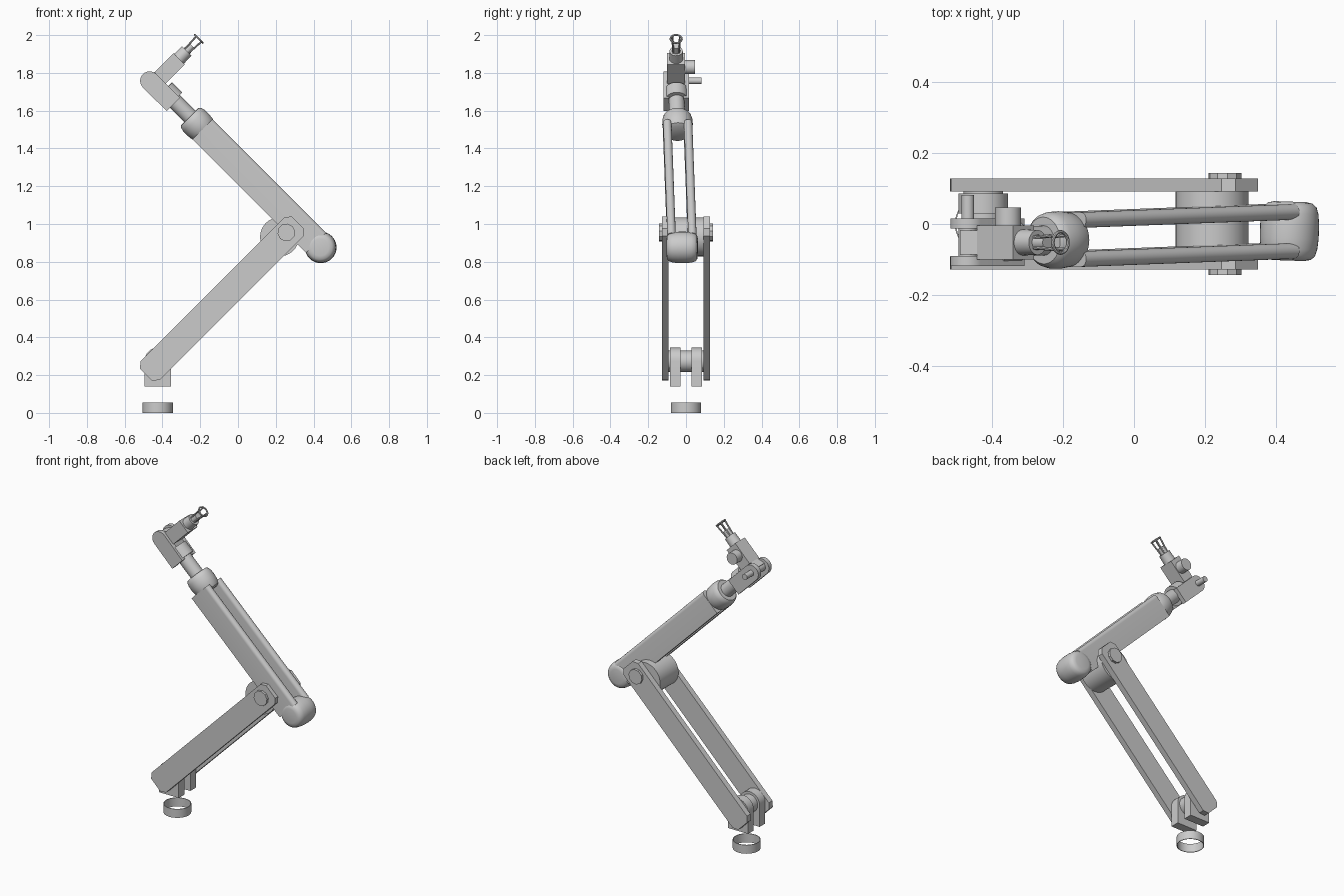
import bpy, bmesh, math
from mathutils import Vector

if "Cube" in bpy.data.objects:
    bpy.data.objects.remove(bpy.data.objects["Cube"])

D = Vector((-0.7071, -0.027, 0.7071)).normalized()   # along the upper arm
U = Vector((0.7071, 0, 0.7071))                      # along the hand
ELBOW = Vector((0.438, -0.02, 0.876))
Y = Vector((0, 1, 0))


def finish(name, bm, smooth=True):
    bmesh.ops.remove_doubles(bm, verts=bm.verts, dist=1e-5)
    bmesh.ops.recalc_face_normals(bm, faces=bm.faces)
    me = bpy.data.meshes.new(name)
    bm.to_mesh(me)
    bm.free()
    ob = bpy.data.objects.new(name, me)
    bpy.context.collection.objects.link(ob)
    if smooth:
        bpy.ops.object.select_all(action='DESELECT')
        bpy.context.view_layer.objects.active = ob
        ob.select_set(True)
        bpy.ops.object.shade_smooth_by_angle(angle=math.radians(32))
    return ob


def lathe(name, origin, axis, profile, segs=32):
    """Revolve (radius, distance) points about an axis."""
    bm = bmesh.new()
    axis = Vector(axis).normalized()
    a = axis.orthogonal().normalized()
    b = axis.cross(a)
    rings = []
    for r, t in profile:
        rings.append([bm.verts.new(Vector(origin) + axis * t +
                      (a * math.cos(k * math.tau / segs) + b * math.sin(k * math.tau / segs)) * r)
                      for k in range(segs)])
    for p, q in zip(rings, rings[1:]):
        for k in range(segs):
            j = (k + 1) % segs
            bm.faces.new((p[k], p[j], q[j], q[k]))
    return finish(name, bm)


def cyl(name, origin, axis, r, t0, t1, segs=32):
    return lathe(name, origin, axis, [(0, t0), (r, t0), (r, t1), (0, t1)], segs)


def prism(name, points, vec, smooth=True):
    """Extrude a planar outline of 3D points along a vector."""
    bm = bmesh.new()
    f = bm.faces.new([bm.verts.new(p) for p in points])
    top = bmesh.ops.extrude_face_region(bm, geom=[f])['geom']
    bmesh.ops.translate(bm, vec=vec, verts=[v for v in top if isinstance(v, bmesh.types.BMVert)])
    return finish(name, bm, smooth)


def slab(name, xz, y0, y1, smooth=True):
    return prism(name, [Vector((x, y0, z)) for x, z in xz], Vector((0, y1 - y0, 0)), smooth)


def arc(cx, cz, r, a0, a1, n):
    return [(cx + r * math.cos(math.radians(a0 + (a1 - a0) * i / n)),
             cz + r * math.sin(math.radians(a0 + (a1 - a0) * i / n))) for i in range(n + 1)]


# base ring and bracket
lathe("base_ring", (-0.425, 0, 0), (0, 0, 1),
      [(0.08, 0), (0.08, 0.055), (0.076, 0.055), (0.076, 0), (0.08, 0)], 40)
for side, s in (("right", -1), ("left", 1)):
    slab("base_lug_" + side, [(-0.495, 0.14), (-0.355, 0.14)] + arc(-0.425, 0.275, 0.07, 0, 180, 18),
         s * 0.03, s * 0.086)
cyl("base_pin", (-0.425, 0, 0.273), Y, 0.056, -0.095, 0.095)

# lower arm: two bars with chamfered ends, leaning 45 degrees
bar = []
for t, w in ((0, -0.045), (0, 0.045), (0.03, 0.071), (1.108, 0.071), (1.138, 0.045),
             (1.138, -0.045), (1.108, -0.071), (0.03, -0.071)):
    bar.append((-0.487 + (t - w) * 0.7071, 0.203 + (t + w) * 0.7071))
for side, s in (("right", -1), ("left", 1)):
    slab("lower_arm_" + side, bar, s * 0.092, s * 0.128, False)
    cyl("elbow_bolt_" + side, (0.256, 0, 0.955), Y, 0.047, s * 0.09, s * 0.143, 10)
cyl("elbow_drum", (0.22, 0, 0.932), Y, 0.103, -0.092, 0.092, 40)

# rounded elbow barrel at the back of the upper arm
barrel = [(0, -0.083), (0.045, -0.083), (0.063, -0.079), (0.074, -0.069), (0.08, -0.05), (0.083, -0.02)]
barrel += [(r, -t) for r, t in reversed(barrel)]
lathe("elbow_barrel", ELBOW, (0.035, 1, 0), barrel, 40)

# upper arm: two parallel blades with rounded backs
for side, s in (("right", -1), ("left", 1)):
    c = ELBOW + D * 0.035 + Y * s * 0.055
    sec = [(-0.022, -0.075), (0.022, -0.075)] + arc(0, 0.053, 0.022, 0, 180, 12)
    prism("upper_arm_blade_" + side, [c + Y * a + U * b for a, b in sec], D * 0.85)

# shoulder of the wrist and its neck
lathe("wrist_housing", ELBOW, D,
      [(0, 0.858), (0.05, 0.858), (0.068, 0.866), (0.077, 0.885), (0.081, 0.92),
       (0.08, 0.95), (0.075, 0.97), (0.066, 0.98), (0, 0.98)], 40)
cyl("wrist_neck", ELBOW, D, 0.042, 0.97, 1.12)
cyl("wrist_collar", ELBOW, D, 0.062, 1.10, 1.175)

# wrist fork around the hand pivot
px, pz = -0.468, 1.758
fork = arc(px, pz, 0.05, 45, 225, 14)
fork += [(px + 0.125 - 0.035, pz - 0.125 - 0.035), (px + 0.125 + 0.035, pz - 0.125 + 0.035)]
slab("wrist_fork_right", fork, -0.118, -0.09)
slab("wrist_fork_left", fork, -0.012, 0.016)
cyl("wrist_pivot", (px, 0, pz), Y, 0.026, -0.09, -0.012, 24)
cyl("wrist_pin", (px, 0, pz), Y, 0.018, -0.01, 0.082, 20)

# hand block, side knob and nozzle
H = Vector((-0.36, -0.052, 1.827))
V = Vector((-0.7071, 0, 0.7071))
prism("hand_block", [H + U * a + V * b - Y * 0.048 for a, b in
      ((-0.075, -0.042), (0.068, -0.042), (0.068, 0.042), (-0.075, 0.042))], Y * 0.096, False)
prism("hand_tongue", [H + U * a + V * b - Y * 0.034 for a, b in
      ((-0.12, 0.0), (-0.07, -0.02), (-0.07, 0.04), (-0.12, 0.065))], Y * 0.068, False)
cyl("hand_knob", (-0.355, 0, 1.83), Y, 0.037, -0.01, 0.047, 24)
lathe("hand_nozzle", H, U, [(0, 0.06), (0.037, 0.06), (0.035, 0.125), (0.022, 0.125),
                            (0.02, 0.165), (0, 0.165)], 28)

# tool: slim prongs carrying a wire hoop
tip = H + U * 0.216
for i in range(4):
    a = math.tau * (i + 0.5) / 4
    rad = Y * math.cos(a) + V * math.sin(a)
    p, q = H + U * 0.12 + rad * 0.02, tip + rad * 0.028
    cyl("tool_prong_%d" % (i + 1), p, q - p, 0.005, 0, (q - p).length, 8)
lathe("tool_hoop", tip, U, [(0.03 + 0.005 * math.cos(k * math.tau / 8), 0.005 * math.sin(k * math.tau / 8))
                            for k in range(9)], 28)
